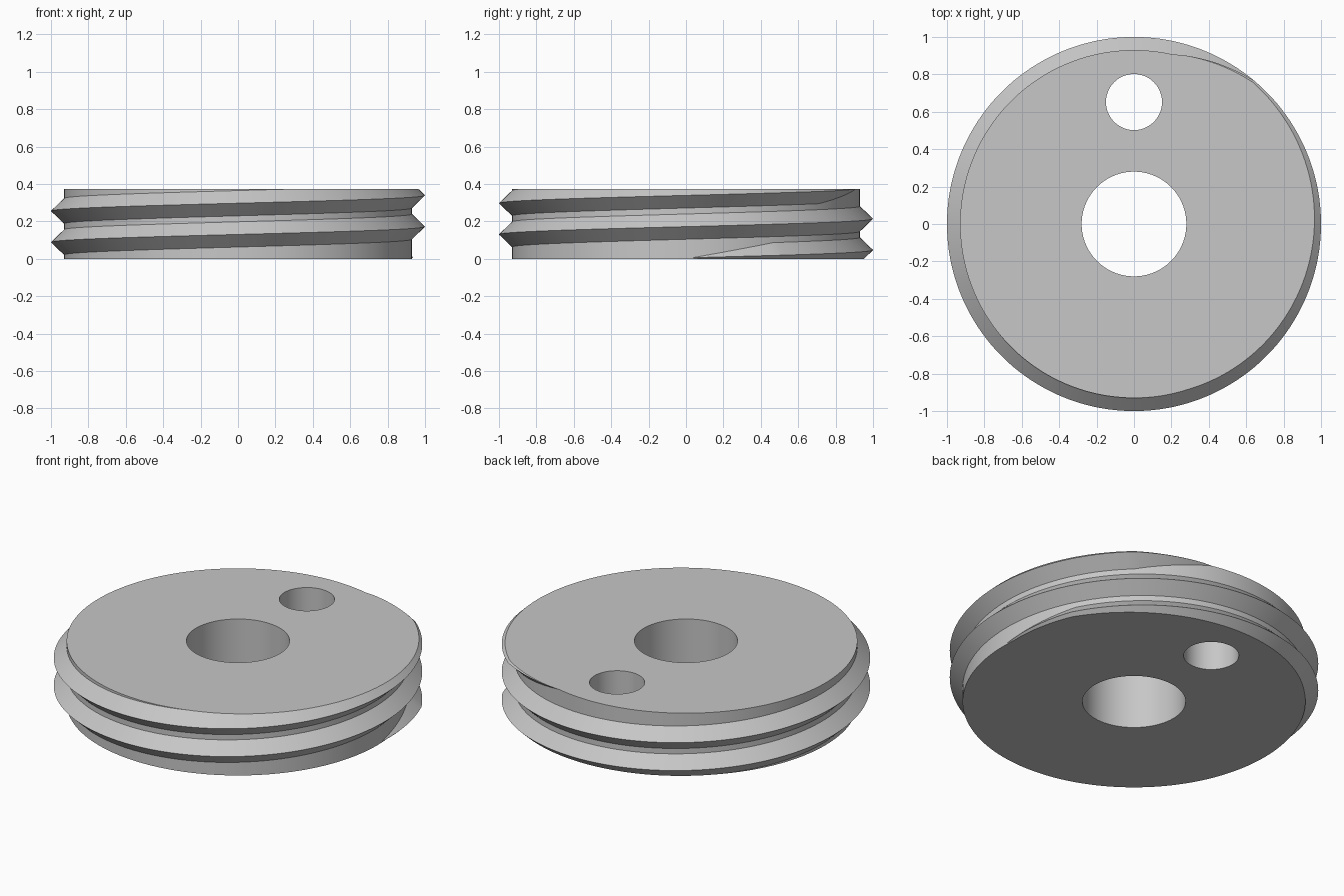
import bpy, bmesh, math
from mathutils import Vector

default = bpy.data.objects.get("Cube")
if default:
    bpy.data.objects.remove(default, do_unlink=True)

HEIGHT = 0.373
CORE_R, CREST_R = 0.93, 1.0
PITCH, HALF_WIDTH = 0.167, 0.068
STEP = 2                      # degrees per segment
START, END, TAPER = 2, 798, 28

grey = bpy.data.materials.new("plain grey")
grey.use_nodes = True
grey.diffuse_color = (0.57, 0.57, 0.57, 1)
grey.node_tree.nodes["Principled BSDF"].inputs["Base Color"].default_value = grey.diffuse_color


def finish(bm, name):
    bmesh.ops.recalc_face_normals(bm, faces=bm.faces[:])
    mesh = bpy.data.meshes.new(name)
    bm.to_mesh(mesh)
    bm.free()
    mesh.materials.append(grey)
    obj = bpy.data.objects.new(name, mesh)
    bpy.context.collection.objects.link(obj)
    bpy.ops.object.select_all(action='DESELECT')
    obj.select_set(True)
    bpy.context.view_layer.objects.active = obj
    bpy.ops.object.shade_smooth_by_angle(angle=math.radians(25))
    return obj


def polar(radius, degrees, z=0.0):
    a = math.radians(degrees)
    return Vector((radius * math.cos(a), radius * math.sin(a), z))


def ring(bm, radius, centre_y, count):
    verts = [bm.verts.new(polar(radius, 360 * i / count) + Vector((0, centre_y, 0)))
             for i in range(count)]
    return [bm.edges.new((verts[i - 1], verts[i])) for i in range(count)]


# Core disc with a centre bore and an offset hole
bm = bmesh.new()
outline = (ring(bm, CORE_R, 0, 360 // STEP)
           + ring(bm, 0.28, 0, 72)
           + ring(bm, 0.15, 0.652, 48))
bmesh.ops.triangle_fill(bm, edges=outline, use_beauty=True, normal=(0, 0, 1))
extruded = bmesh.ops.extrude_face_region(bm, geom=bm.faces[:])
top = [g for g in extruded["geom"] if isinstance(g, bmesh.types.BMVert)]
bmesh.ops.translate(bm, verts=top, vec=(0, 0, HEIGHT))
finish(bm, "core_disc")

# Helical V thread, fading out at both ends
bm = bmesh.new()
rows = []
for angle in range(START, END + 1, STEP):
    size = min(1, (angle - START) / TAPER, (END - angle) / TAPER)
    z = 0.005 + PITCH * angle / 360
    half = HALF_WIDTH * size
    root = CORE_R - 0.0005
    rows.append([bm.verts.new(polar(root, angle, z - half)),
                 bm.verts.new(polar(root + (CREST_R - root) * size, angle, z)),
                 bm.verts.new(polar(root, angle, z + half))])
for a, b in zip(rows, rows[1:]):
    for i in range(3):
        j = (i + 1) % 3
        bm.faces.new((a[i], b[i], b[j], a[j]))
bmesh.ops.remove_doubles(bm, verts=bm.verts[:], dist=1e-5)

# Trim the thread flush with both disc faces and close the cuts
for z, direction in ((0, -1), (HEIGHT, 1)):
    cut = bmesh.ops.bisect_plane(
        bm, geom=bm.verts[:] + bm.edges[:] + bm.faces[:], dist=1e-6,
        plane_co=(0, 0, z), plane_no=(0, 0, direction), clear_outer=True)
    rim = [g for g in cut["geom_cut"]
           if isinstance(g, bmesh.types.BMEdge) and g.is_boundary]
    bmesh.ops.triangle_fill(bm, edges=rim, use_beauty=False, normal=(0, 0, direction))
finish(bm, "helical_thread")
